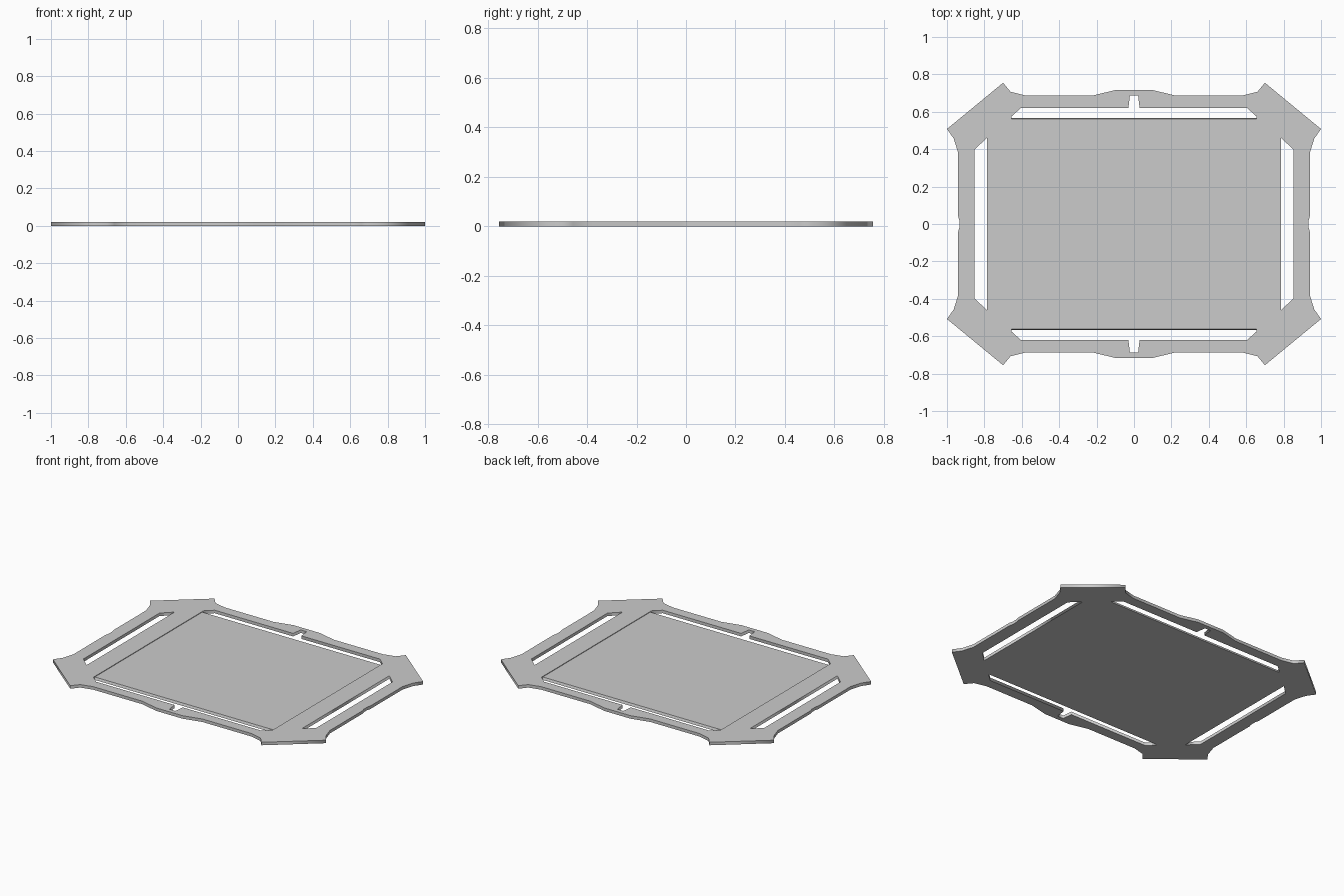
import bpy, bmesh

if "Cube" in bpy.data.objects:
    bpy.data.objects.remove(bpy.data.objects["Cube"])

T = 0.02          # frame thickness
PANEL_TOP = 0.016  # the panel sits slightly below the frame top


def four_way(quarter):
    """Mirror a quarter outline (from +y axis to +x axis) into a closed loop."""
    right = quarter + [(x, -y) for x, y in reversed(quarter)]
    return right + [(-x, y) for x, y in reversed(right)]


def flat_plate(name, loops, thickness):
    """Fill 2D loops (first is the outline, the rest are holes) into a solid plate."""
    cu = bpy.data.curves.new(name, 'CURVE')
    cu.dimensions = '2D'
    cu.fill_mode = 'BOTH'
    cu.extrude = thickness / 2
    for loop in loops:
        sp = cu.splines.new('POLY')
        sp.points.add(len(loop) - 1)
        for p, (x, y) in zip(sp.points, loop):
            p.co = (x, y, 0, 1)
        sp.use_cyclic_u = True
    tmp = bpy.data.objects.new(name + "_curve", cu)
    bpy.context.collection.objects.link(tmp)
    deps = bpy.context.evaluated_depsgraph_get()
    me = bpy.data.meshes.new_from_object(tmp.evaluated_get(deps))
    bpy.data.objects.remove(tmp)
    bm = bmesh.new()
    bm.from_mesh(me)
    bmesh.ops.remove_doubles(bm, verts=bm.verts, dist=1e-5)
    bmesh.ops.translate(bm, verts=bm.verts, vec=(0, 0, thickness / 2))
    bmesh.ops.recalc_face_normals(bm, faces=bm.faces)
    bm.to_mesh(me)
    bm.free()
    ob = bpy.data.objects.new(name, me)
    bpy.context.collection.objects.link(ob)
    return ob


# Frame: outline with flared corners, notched centre opening, two side slots
outline = four_way([(0.096, 0.717), (0.22, 0.687), (0.58, 0.687), (0.66, 0.707),
                    (0.70, 0.755), (1.0, 0.508), (0.964, 0.457), (0.94, 0.38),
                    (0.94, 0.04), (0.934, 0.02)])
opening = four_way([(0.022, 0.687), (0.03, 0.62), (0.605, 0.62), (0.655, 0.575)])
slot = [(0.787, 0.46), (0.853, 0.397), (0.853, -0.397), (0.787, -0.46)]
flat_plate("frame", [outline, opening, slot, [(-x, y) for x, y in slot]], T)

# Recessed centre panel with slightly sloped front and back edges
bm = bmesh.new()
bmesh.ops.create_cube(bm, size=1)
for v in bm.verts:
    top = v.co.z > 0
    v.co.x *= 1.31
    v.co.y *= 1.124 if top else 1.136
    v.co.z = PANEL_TOP if top else 0
me = bpy.data.meshes.new("centre_panel")
bm.to_mesh(me)
bm.free()
bpy.context.collection.objects.link(bpy.data.objects.new("centre_panel", me))
